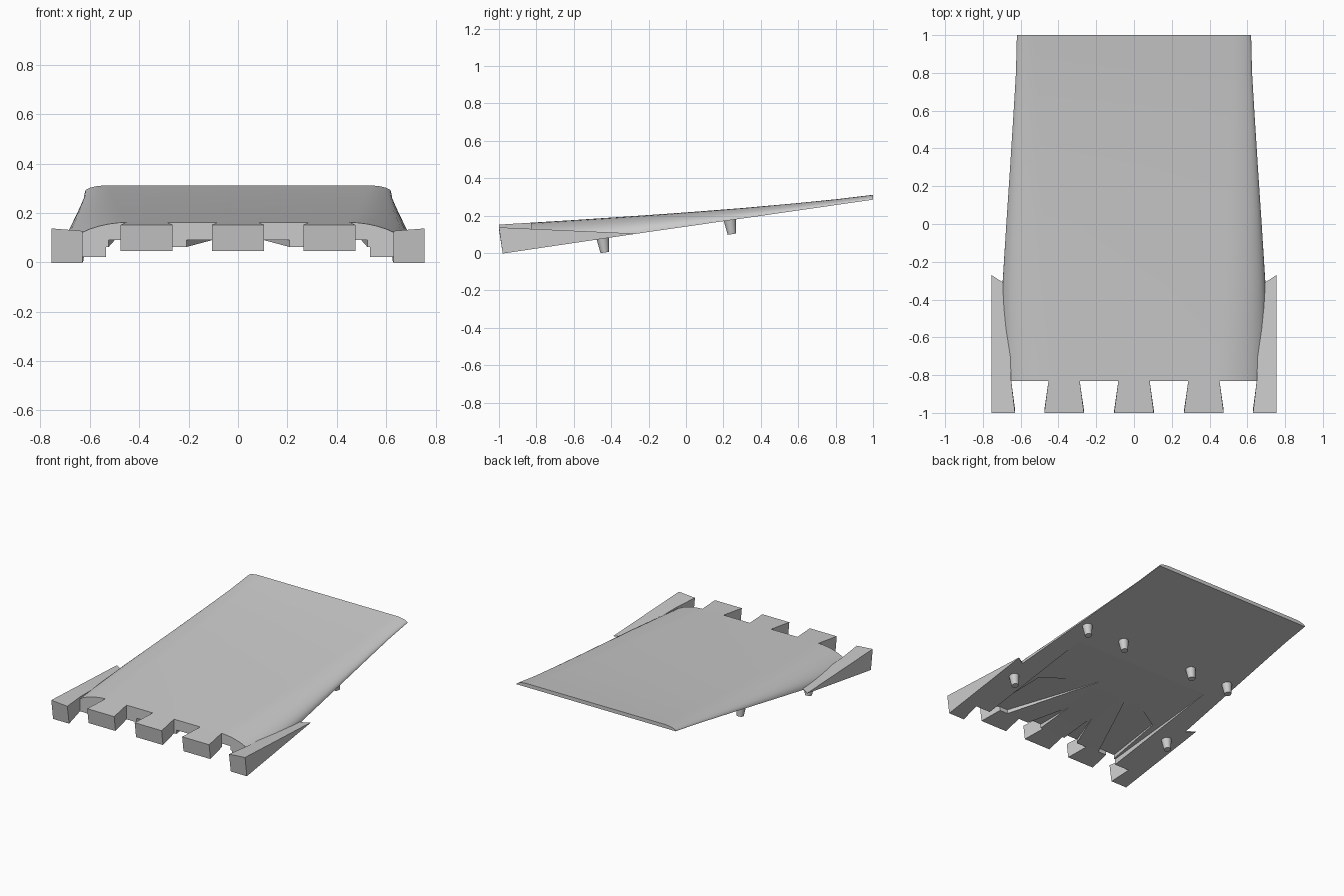
import bpy, bmesh, math
from mathutils import Vector, Matrix

cube = bpy.data.objects.get("Cube")
if cube:
    bpy.data.objects.remove(cube)

grey = bpy.data.materials.new("plain grey")
grey.use_nodes = True
colour = (0.6, 0.6, 0.6, 1)
grey.diffuse_color = colour
grey.node_tree.nodes["Principled BSDF"].inputs["Base Color"].default_value = colour


def underside(y):
    return 0.144 * (y + 0.98)


def raised_underside(y):
    return 0.062 + 0.1 * (y + 0.83)


def finish(name, bm, smooth=False):
    bmesh.ops.recalc_face_normals(bm, faces=bm.faces)
    mesh = bpy.data.meshes.new(name)
    bm.to_mesh(mesh)
    bm.free()
    mesh.materials.append(grey)
    ob = bpy.data.objects.new(name, mesh)
    bpy.context.collection.objects.link(ob)
    return ob


def prism(name, outline, top, bottom, side=1, slant=0.0):
    """Upright prism over a plan outline, with sloping top and bottom."""
    bm = bmesh.new()
    upper = [bm.verts.new((side * x, y, top(x, y))) for x, y in outline]
    lower = [bm.verts.new((side * x, y + (slant if y < -0.99 else 0), bottom(y)))
             for x, y in outline]
    bm.faces.new(upper)
    bm.faces.new(lower[::-1])
    n = len(outline)
    for i in range(n):
        j = (i + 1) % n
        bm.faces.new((upper[i], lower[i], lower[j], upper[j]))
    return finish(name, bm)


# Main plate: lofted sections (y, half width, crown height, edge rounding)
sections = [(-0.83, 0.71, 0.162, 0.27), (-0.6, 0.705, 0.176, 0.25),
            (-0.3, 0.695, 0.196, 0.22), (0, 0.676, 0.217, 0.19),
            (0.3, 0.656, 0.240, 0.16), (0.6, 0.637, 0.267, 0.13),
            (0.8, 0.625, 0.287, 0.11), (1, 0.62, 0.311, 0.09)]
STEPS = 10
bm = bmesh.new()
rings = []
for y, w, crown, r in sections:
    base = underside(y)
    half = []
    for k in range(STEPS + 1):
        a = math.pi / 2 * k / STEPS
        half.append((w - r + r * math.cos(a), base + (crown - base) * math.sin(a)))
    ring = half + [(-x, z) for x, z in reversed(half)]
    rings.append([bm.verts.new((x, y, z)) for x, z in ring])
for a, b in zip(rings, rings[1:]):
    for i in range(len(a)):
        j = (i + 1) % len(a)
        bm.faces.new((a[i], a[j], b[j], b[i]))
bm.faces.new(rings[0])
bm.faces.new(rings[-1])
plate = finish("main_plate", bm)

# Hollows in the underside: one broad wedge and two pairs of ribbed pockets
low = lambda y: -0.3
cutters = [prism("broad_hollow_cutter",
                 [(-0.535, -1.1), (0.535, -1.1), (0.535, 0.08), (-0.535, 0.08)],
                 lambda x, y: raised_underside(y), low)]
for s in (1, -1):
    cutters.append(prism("inner_pocket_cutter",
                         [(0.1, -0.9), (0.235, -0.9), (0.1, -0.54)],
                         lambda x, y: 0.09, low, s))
    cutters.append(prism("outer_pocket_cutter",
                         [(0.42, -0.9), (0.53, -0.9), (0.485, -0.39), (0.11, -0.17)],
                         lambda x, y: 0.09 + 0.057 * (y + 0.83), low, s))
bpy.context.view_layer.objects.active = plate
for cutter in cutters:
    cutter.hide_render = True
    mod = plate.modifiers.new("hollow", 'BOOLEAN')
    mod.operation = 'DIFFERENCE'
    mod.solver = 'EXACT'
    mod.object = cutter
    bpy.ops.object.modifier_apply(modifier=mod.name)
    bpy.data.objects.remove(cutter)
bpy.ops.object.select_all(action='DESELECT')
plate.select_set(True)
bpy.ops.object.shade_smooth_by_angle(angle=math.radians(30))


# Flared teeth along the front edge
def tooth(name, centre):
    outline = [(centre - 0.105, -1), (centre + 0.105, -1),
               (centre + 0.082, -0.825), (centre - 0.082, -0.825)]
    prism(name, outline, lambda x, y: 0.162 + 0.06 * (y + 0.83),
          raised_underside, slant=0.015)


tooth("middle_tooth", 0)
tooth("left_tooth", 0.37)
tooth("right_tooth", -0.37)


# Tapered corner fins and short pegs below
def fin_top(x, y):
    return 0.137 - 0.045 * (y + 1) + 0.08 * (x - 0.755) * max(0, -y - 0.3) / 0.7


def peg(name, x, y):
    bm = bmesh.new()
    down = Vector((0, 0.144, -1)).normalized()
    turn = down.to_track_quat('Z', 'Y').to_matrix().to_4x4()
    place = Matrix.Translation(Vector((x, y, underside(y))) + down * 0.03)
    bmesh.ops.create_cone(bm, cap_ends=True, segments=20, radius1=0.035,
                          radius2=0.023, depth=0.09, matrix=place @ turn)
    ob = finish(name, bm)
    bpy.ops.object.select_all(action='DESELECT')
    bpy.context.view_layer.objects.active = ob
    ob.select_set(True)
    bpy.ops.object.shade_smooth_by_angle(angle=math.radians(30))


for s, label in ((1, "left"), (-1, "right")):
    prism(label + "_corner_fin",
          [(0.63, -1), (0.755, -1), (0.755, -0.27), (0.67, -0.325), (0.65, -0.83)],
          fin_top, underside, s, slant=0.02)
    peg(label + "_front_peg", s * 0.65, -0.445)
    peg(label + "_outer_rear_peg", s * 0.595, 0.235)
    peg(label + "_inner_rear_peg", s * 0.287, 0.235)
